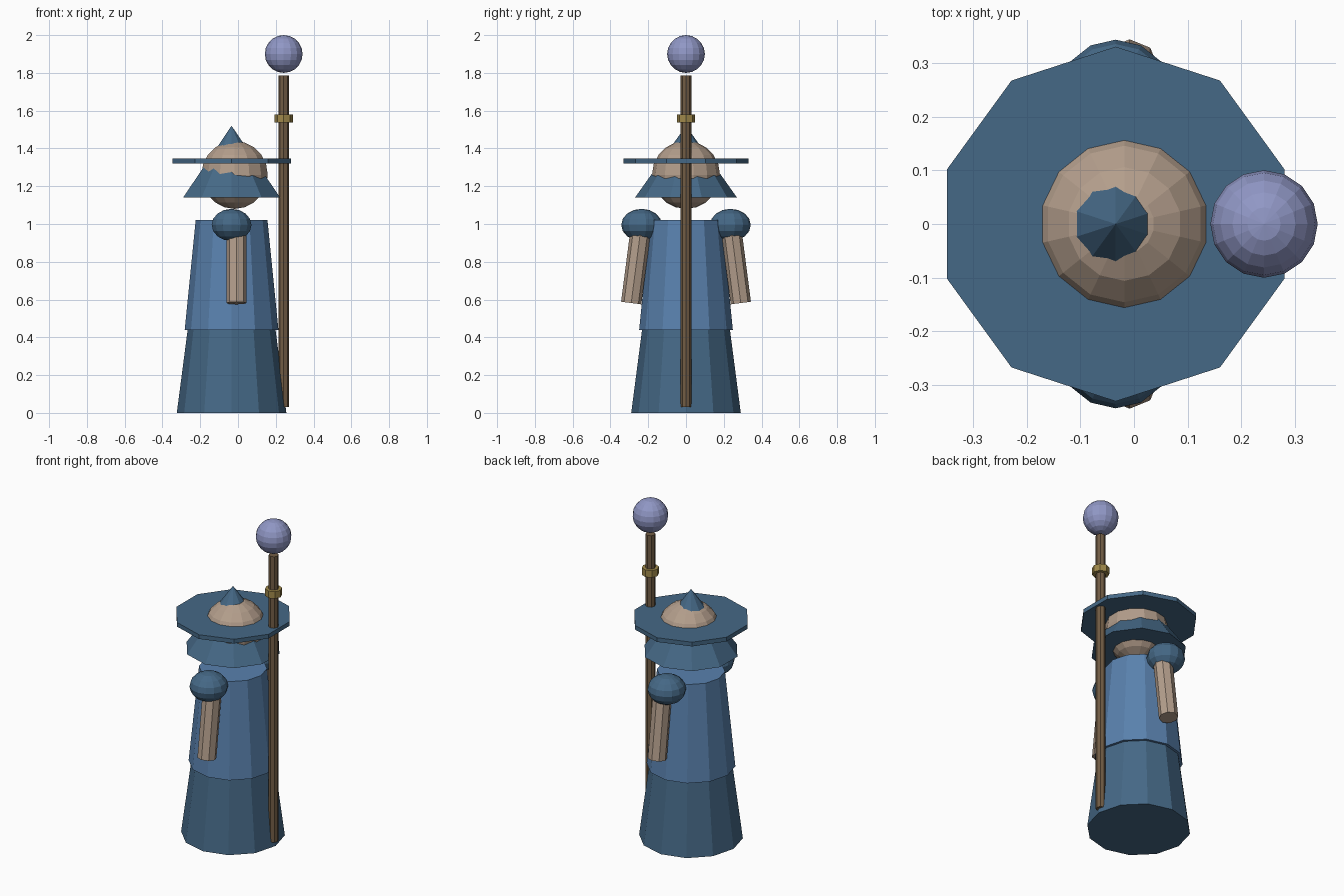
import bpy
from math import radians, tan

if "Cube" in bpy.data.objects:
    bpy.data.objects.remove(bpy.data.objects["Cube"])

CX = -0.034   # body axis
SX = 0.242    # staff axis


def material(name, rgb):
    m = bpy.data.materials.new(name)
    m.diffuse_color = (*rgb, 1)
    m.use_nodes = True
    m.node_tree.nodes["Principled BSDF"].inputs["Base Color"].default_value = m.diffuse_color
    return m


ROBE = material("robe_blue", (0.10, 0.22, 0.42))
DARK = material("dark_blue", (0.06, 0.14, 0.24))
SKIN = material("skin", (0.45, 0.34, 0.26))
WOOD = material("wood", (0.17, 0.11, 0.06))
GOLD = material("gold", (0.35, 0.25, 0.07))
ORB = material("orb_violet", (0.28, 0.31, 0.56))


def finish(name, mat):
    o = bpy.context.object
    o.name = name
    o.data.materials.append(mat)
    return o


def cone(name, mat, n, r1, r2, z1, z2, x=CX, y=0.0, lean=0.0):
    bpy.ops.mesh.primitive_cone_add(vertices=n, radius1=r1, radius2=r2, depth=z2 - z1,
                                    location=(x, y, (z1 + z2) / 2), rotation=(lean, 0, 0))
    return finish(name, mat)


def ball(name, mat, seg, rings, r, loc, squash=1.0):
    bpy.ops.mesh.primitive_uv_sphere_add(segments=seg, ring_count=rings, radius=r, location=loc)
    o = finish(name, mat)
    o.scale.z = squash
    return o


# Robe
cone("skirt", DARK, 12, 0.29, 0.23, 0.0, 0.46)
cone("upper_robe", ROBE, 12, 0.248, 0.19, 0.44, 1.02)

# Head pushing through the pointed hat
ball("head", SKIN, 14, 10, 0.18, (-0.018, 0, 1.26))
cone("hat_cone", DARK, 10, 0.27, 0.0, 1.14, 1.52)
cone("hat_brim", DARK, 10, 0.33, 0.33, 1.32, 1.346)

# Shoulders and arms, mirrored in y
for side, s in (("left", 1), ("right", -1)):
    ball(side + "_shoulder", DARK, 14, 8, 0.108, (CX, s * 0.235, 0.995), 0.79)
    cone(side + "_arm", SKIN, 8, 0.054, 0.054, 0.58, 0.97,
         x=-0.008, y=s * 0.265, lean=s * radians(7.4))

# Staff, collar and orb
cone("staff", WOOD, 8, 0.028, 0.028, 0.03, 1.785, x=SX)
cone("staff_collar", GOLD, 8, 0.048, 0.048, 1.537, 1.58, x=SX)
ball("staff_orb", ORB, 16, 10, 0.1, (SX, 0, 1.9))
